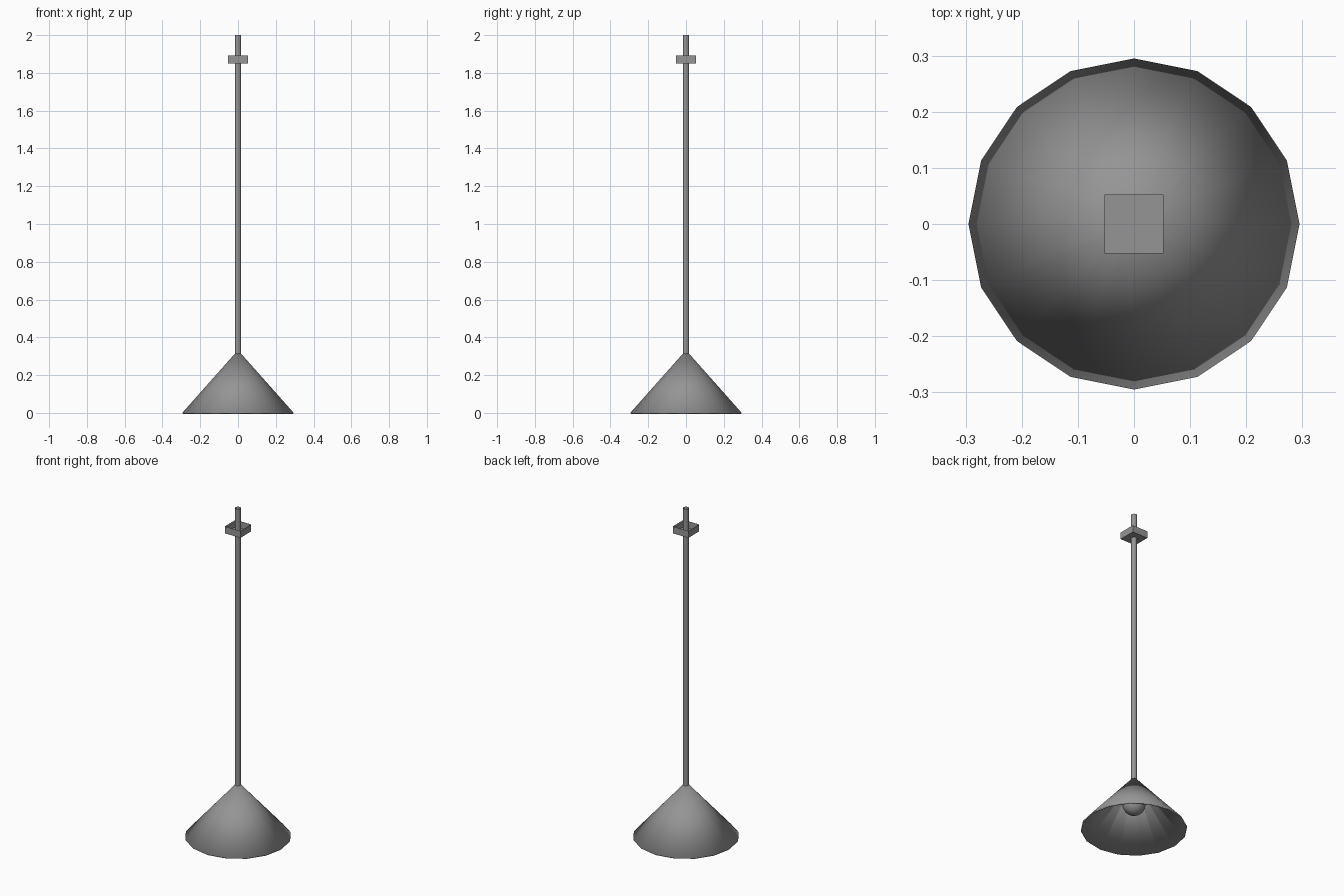
import bpy, bmesh, math
from mathutils import Matrix

cube = bpy.data.objects.get("Cube")
if cube:
    bpy.data.objects.remove(cube, do_unlink=True)

GREY = (0.3, 0.3, 0.3, 1.0)
mat = bpy.data.materials.new("mid grey")
mat.use_nodes = True
mat.diffuse_color = GREY
mat.node_tree.nodes["Principled BSDF"].inputs["Base Color"].default_value = GREY


def add_part(name, bm, smooth_angle=None):
    """Turn a bmesh into a grey object, optionally smooth shaded."""
    mesh = bpy.data.meshes.new(name)
    bm.to_mesh(mesh)
    bm.free()
    mesh.materials.append(mat)
    obj = bpy.data.objects.new(name, mesh)
    bpy.context.collection.objects.link(obj)
    if smooth_angle:
        bpy.ops.object.select_all(action="DESELECT")
        obj.select_set(True)
        bpy.context.view_layer.objects.active = obj
        bpy.ops.object.shade_smooth_by_angle(angle=math.radians(smooth_angle))
    return obj


def open_tube(sides, r_bottom, r_top, z_bottom, z_top):
    """Cone or cylinder wall without end caps."""
    bm = bmesh.new()
    bmesh.ops.create_cone(
        bm, cap_ends=False, segments=sides, radius1=r_bottom, radius2=r_top,
        depth=z_top - z_bottom,
        matrix=Matrix.Translation((0, 0, (z_bottom + z_top) / 2)))
    return bm


# Hanging rod, open at both ends, reaching down to the bulb
add_part("hanging_rod", open_tube(8, 0.017, 0.017, 0.21, 2.0), 50)

# Conical shade with a thin wall
shade = add_part("lamp_shade", open_tube(16, 0.295, 0.015, 0, 0.315), 40)
wall = shade.modifiers.new("wall", "SOLIDIFY")
wall.thickness = 0.008
wall.offset = -1

# Square ceiling mount: a tray open at the top
bm = bmesh.new()
bmesh.ops.create_cube(bm, size=1, matrix=Matrix.Translation((0, 0, 1.872))
                      @ Matrix.Diagonal((0.105, 0.105, 0.042, 1)))
top = [f for f in bm.faces if f.normal.z > 0.5]
bmesh.ops.delete(bm, geom=top, context="FACES_ONLY")
add_part("ceiling_mount", bm)

# Round bulb inside the shade
bm = bmesh.new()
bmesh.ops.create_uvsphere(bm, u_segments=16, v_segments=10, radius=0.065,
                          matrix=Matrix.Translation((0, 0, 0.157)))
add_part("bulb", bm, 60)
